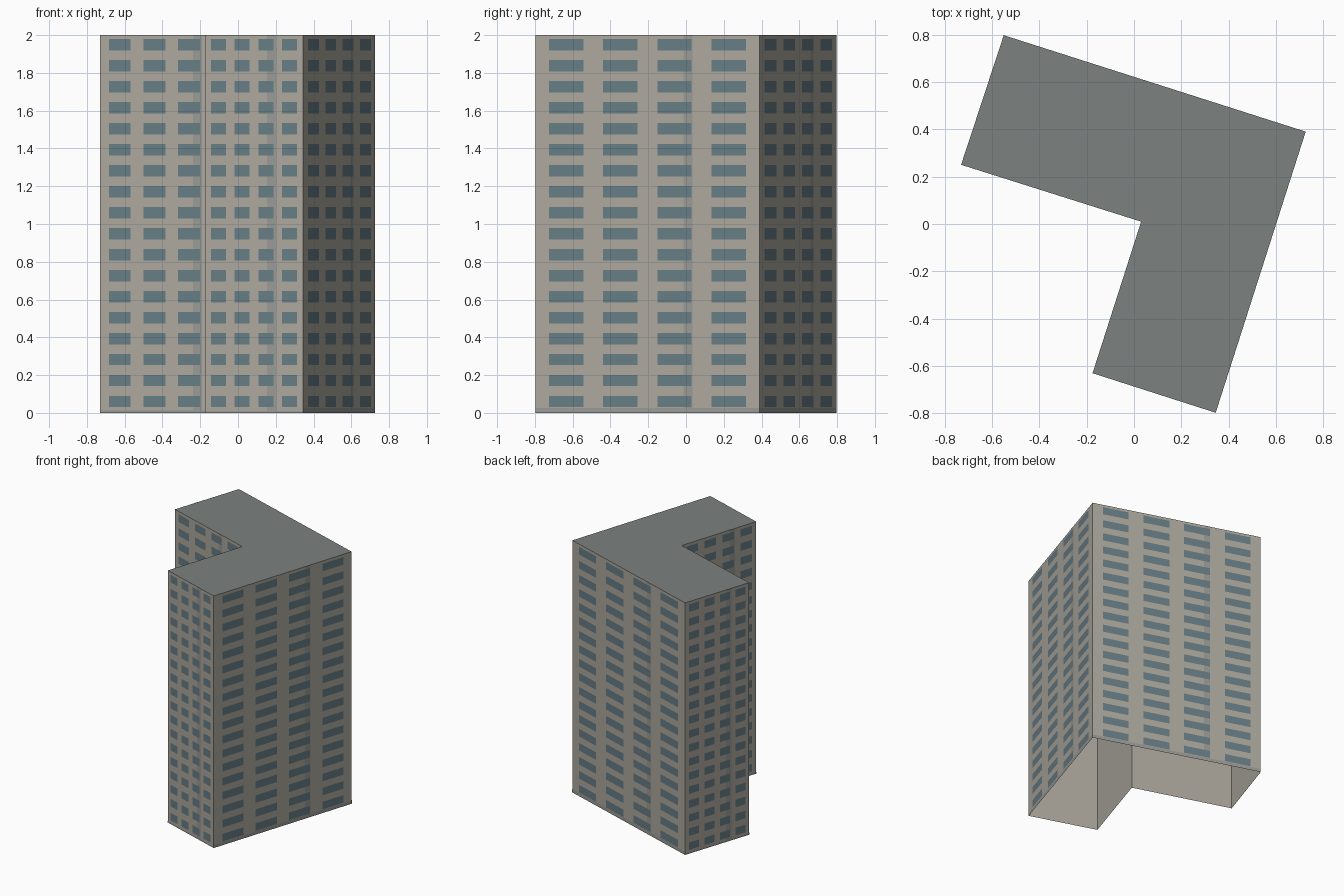
import bpy
import bmesh
from mathutils import Vector

if "Cube" in bpy.data.objects:
    bpy.data.objects.remove(bpy.data.objects["Cube"])

HEIGHT = 2.0
FLOORS = 18
# L-shaped footprint, counter-clockwise
FOOTPRINT = [Vector((x, y, 0)) for x, y in (
    (-0.73, 0.25), (0.03, 0.01), (-0.175, -0.63),
    (0.345, -0.797), (0.725, 0.39), (-0.55, 0.797))]
SIDES = list(zip(FOOTPRINT, FOOTPRINT[1:] + FOOTPRINT[:1]))
UP = Vector((0, 0, 1))


def material(name, rgb):
    mat = bpy.data.materials.new(name)
    mat.diffuse_color = (*rgb, 1)
    mat.use_nodes = True
    mat.node_tree.nodes["Principled BSDF"].inputs["Base Color"].default_value = mat.diffuse_color
    return mat


def make_object(name, bm, mat):
    mesh = bpy.data.meshes.new(name)
    bm.to_mesh(mesh)
    bm.free()
    mesh.materials.append(mat)
    obj = bpy.data.objects.new(name, mesh)
    bpy.context.collection.objects.link(obj)
    return obj


def panel(bm, side, u0, u1, z0, z1, offset=0.0):
    """Upright rectangle on one wall; u runs 0..1 left to right from outside."""
    p, q = side
    out = (q - p).cross(UP).normalized() * offset
    a, b = p.lerp(q, u0) + out, p.lerp(q, u1) + out
    bm.faces.new([bm.verts.new(v) for v in
                  (a + UP * z0, b + UP * z0, b + UP * z1, a + UP * z1)])


concrete = material("concrete", (0.42, 0.395, 0.345))
trim = material("trim", (0.32, 0.32, 0.30))
glass = material("glass", (0.135, 0.205, 0.235))
roofing = material("roofing", (0.20, 0.225, 0.215))

# Outer walls, open underneath
bm = bmesh.new()
for side in SIDES:
    panel(bm, side, 0, 1, 0, HEIGHT)
bmesh.ops.remove_doubles(bm, verts=bm.verts, dist=1e-4)
make_object("walls", bm, concrete)

# Flat roof
bm = bmesh.new()
bm.faces.new([bm.verts.new(p + UP * HEIGHT) for p in FOOTPRINT])
make_object("roof", bm, roofing)

# Narrow vertical band and base band on each wall
bm = bmesh.new()
for p, q in SIDES:
    length = (q - p).length
    half = 0.025 / length
    base = 0.02 * length
    panel(bm, (p, q), 0.68 - half, 0.68 + half, base, HEIGHT, 0.001)
    panel(bm, (p, q), 0, 1, 0, base, 0.001)
make_object("wall_bands", bm, trim)

# Four windows per wall on every floor
bm = bmesh.new()
storey = HEIGHT / FLOORS
for side in SIDES:
    for floor in range(FLOORS):
        z = floor * storey
        for col in range(4):
            u = 0.061 + col * 0.2417
            panel(bm, side, u, u + 0.153, z + 0.03, z + 0.09, 0.002)
make_object("windows", bm, glass)
